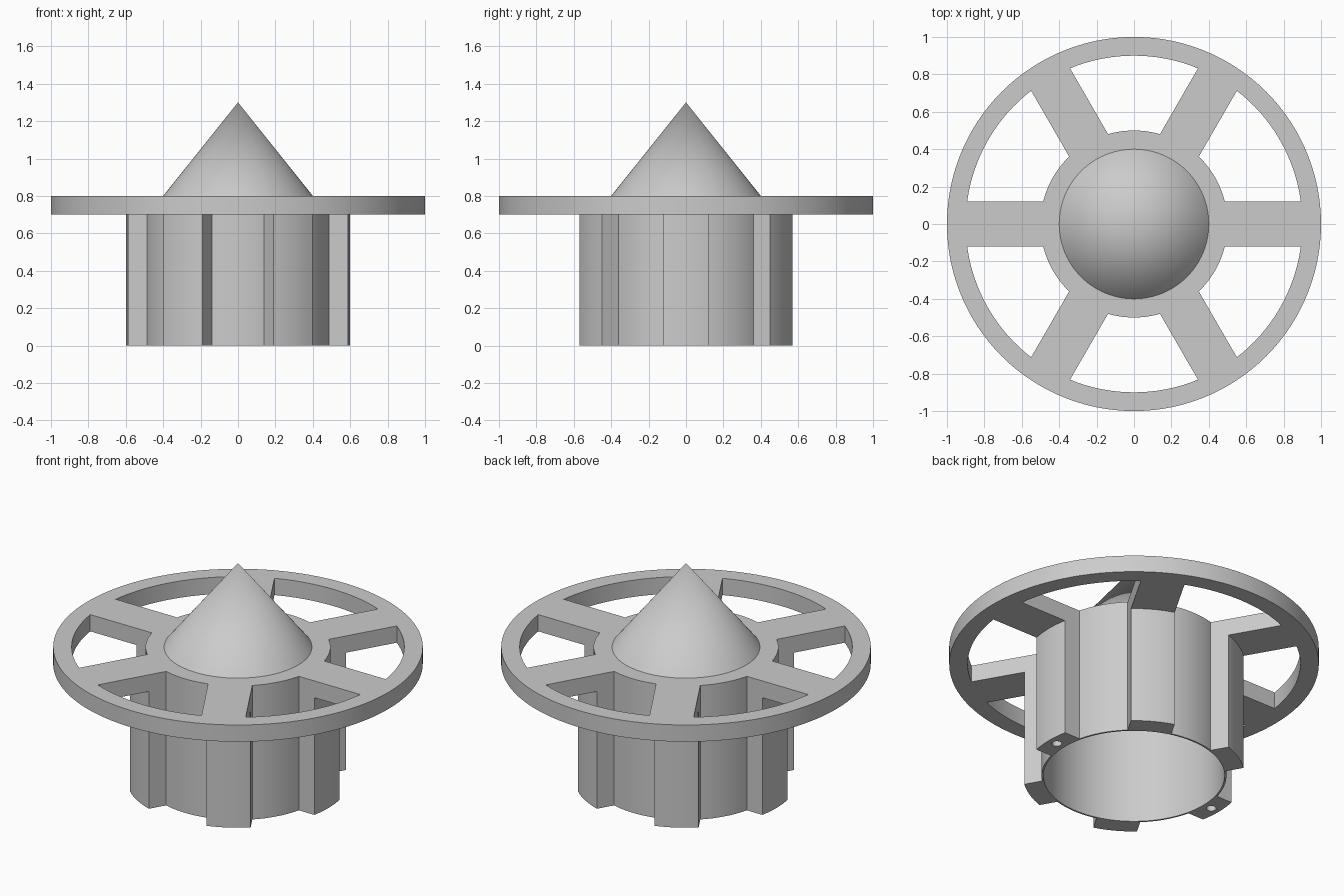
import bpy, bmesh
from math import asin, cos, sin, pi, tau

SPOKES = 6
HALF_WIDTH = 0.12
RIM, WINDOW, RIB, HUB, BORE = 1.0, 0.9, 0.6, 0.5, 0.49
DECK, TOP, TIP = 0.7, 0.8, 1.3

cube = bpy.data.objects.get("Cube")
if cube:
    bpy.data.objects.remove(cube, do_unlink=True)

# One plain grey for everything
grey = bpy.data.materials.new("light grey")
grey.use_nodes = True
colour = (0.6, 0.6, 0.6, 1)
grey.diffuse_color = colour
grey.node_tree.nodes["Principled BSDF"].inputs["Base Color"].default_value = colour


def arc(radius, start, end, steps):
    angles = [start + (end - start) * i / steps for i in range(steps + 1)]
    return [(radius * cos(a), radius * sin(a)) for a in angles]


def circle(radius, steps, cx=0):
    return [(x + cx, y) for x, y in arc(radius, 0, tau, steps)[:-1]]


def add_object(name, bm):
    bmesh.ops.recalc_face_normals(bm, faces=bm.faces)
    mesh = bpy.data.meshes.new(name)
    bm.to_mesh(mesh)
    bm.free()
    mesh.materials.append(grey)
    ob = bpy.data.objects.new(name, mesh)
    bpy.context.collection.objects.link(ob)
    bpy.ops.object.select_all(action="DESELECT")
    ob.select_set(True)
    bpy.context.view_layer.objects.active = ob
    bpy.ops.object.shade_smooth_by_angle()


def extrude_outlines(name, outlines, z0, z1):
    """Fill flat outlines (inner ones become holes) and give them height."""
    curve = bpy.data.curves.new(name + "_profile", "CURVE")
    curve.dimensions = "2D"
    curve.fill_mode = "BOTH"
    curve.extrude = (z1 - z0) / 2
    for points in outlines:
        spline = curve.splines.new("POLY")
        spline.points.add(len(points) - 1)
        for p, (x, y) in zip(spline.points, points):
            p.co = (x, y, 0, 1)
        spline.use_cyclic_u = True
    helper = bpy.data.objects.new(name + "_profile", curve)
    bpy.context.collection.objects.link(helper)
    graph = bpy.context.evaluated_depsgraph_get()
    mesh = bpy.data.meshes.new_from_object(helper.evaluated_get(graph))
    bm = bmesh.new()
    bm.from_mesh(mesh)
    bpy.data.objects.remove(helper)
    bpy.data.curves.remove(curve)
    bpy.data.meshes.remove(mesh)
    bmesh.ops.remove_doubles(bm, verts=bm.verts, dist=0.0001)
    bmesh.ops.translate(bm, verts=bm.verts, vec=(0, 0, (z0 + z1) / 2))
    add_object(name, bm)


# Wheel: rim, spokes and hub around six windows
step = tau / SPOKES
windows, body = [], []
for i in range(SPOKES):
    a, b = i * step, (i + 1) * step
    far, near, rib = (asin(HALF_WIDTH / r) for r in (WINDOW, HUB, RIB))
    windows.append(arc(WINDOW, a + far, b - far, 16)
                   + arc(HUB, b - near, a + near, 12))
    body += arc(RIB, a - rib, a + rib, 8) + arc(HUB, a + near, b - near, 12)
extrude_outlines("spoked_wheel", [circle(RIM, 120)] + windows, DECK, TOP)

# Hollow ribbed body, with a screw hole in two opposite ribs
holes = [circle(0.027, 20, x) for x in (-0.545, 0.545)]
extrude_outlines("ribbed_body", [body, circle(BORE, 96)] + holes, 0, DECK)

# Pointed cap
bm = bmesh.new()
bmesh.ops.create_cone(bm, cap_ends=True, segments=96, radius1=0.4, radius2=0,
                      depth=TIP - TOP)
bmesh.ops.translate(bm, verts=bm.verts, vec=(0, 0, (TOP + TIP) / 2))
add_object("cone_cap", bm)
